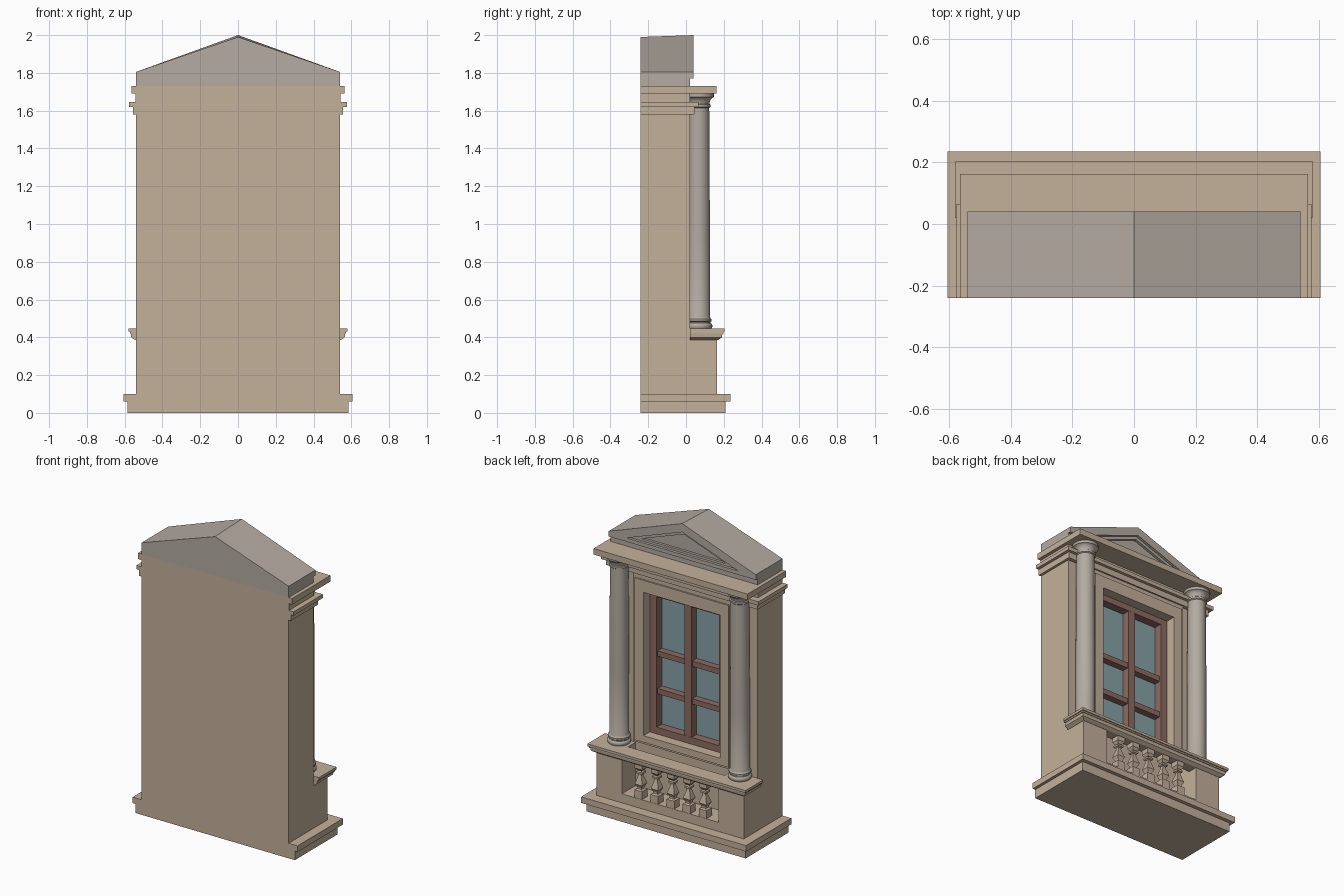
import bpy, bmesh, math

if "Cube" in bpy.data.objects:
    bpy.data.objects.remove(bpy.data.objects["Cube"])


def material(name, rgb):
    m = bpy.data.materials.new(name)
    m.diffuse_color = (*rgb, 1)
    m.use_nodes = True
    m.node_tree.nodes["Principled BSDF"].inputs["Base Color"].default_value = m.diffuse_color
    return m


STONE = material("tan_stone", (0.55, 0.44, 0.33))
PALE = material("grey_stone", (0.46, 0.41, 0.36))
WOOD = material("brown_wood", (0.27, 0.15, 0.12))
GLASS = material("blue_glass", (0.24, 0.36, 0.39))


def loft(name, rings, mat, closed=False):
    """Skin rings of points; cap both ends, or join last to first if closed."""
    bm = bmesh.new()
    vs = [[bm.verts.new(p) for p in r] for r in rings]
    n = len(vs[0])
    pairs = list(zip(vs, vs[1:]))
    if closed:
        pairs.append((vs[-1], vs[0]))
    else:
        bm.faces.new(vs[0])
        bm.faces.new(vs[-1])
    for a, b in pairs:
        for i in range(n):
            j = (i + 1) % n
            bm.faces.new((a[i], a[j], b[j], b[i]))
    bmesh.ops.recalc_face_normals(bm, faces=bm.faces[:])
    me = bpy.data.meshes.new(name)
    bm.to_mesh(me)
    bm.free()
    me.materials.append(mat)
    ob = bpy.data.objects.new(name, me)
    bpy.context.collection.objects.link(ob)
    return ob


def stack(name, levels, mat, back=-0.24):
    """Stacked rectangles: (z, half width, front y)."""
    return loft(name, [[(-x, back, z), (x, back, z), (x, y, z), (-x, y, z)]
                       for z, x, y in levels], mat)


def box(name, x0, x1, y0, y1, z0, z1, mat):
    return loft(name, [[(x0, y0, z), (x1, y0, z), (x1, y1, z), (x0, y1, z)]
                       for z in (z0, z1)], mat)


def rect(x, z0, z1, y):
    return [(-x, y, z0), (x, y, z0), (x, y, z1), (-x, y, z1)]


def lathe(name, profile, x, y, sides, mat, turn=0.0):
    rings = []
    for r, z in profile:
        rings.append([(x + r * math.cos(turn + math.tau * i / sides),
                       y + r * math.sin(turn + math.tau * i / sides), z)
                      for i in range(sides)])
    return loft(name, rings, mat)


# Stepped plinth
stack("plinth", [(0, .585, .21), (.06, .585, .21), (.06, .605, .235), (.10, .605, .235)], STONE)

# Wall with a recessed window opening
loft("wall", [rect(.54, .10, 1.58, -.24), rect(.54, .10, 1.58, .02),
              rect(.28, .52, 1.47, .02), rect(.28, .52, 1.47, -.10)], STONE)

# Raised, stepped window surround
loft("window_surround", [rect(.36, .46, 1.58, .015), rect(.36, .46, 1.58, .035),
                         rect(.345, .475, 1.55, .035), rect(.345, .475, 1.55, .045),
                         rect(.28, .52, 1.47, .045), rect(.28, .52, 1.47, .015)],
     STONE, closed=True)

# Wooden window: frame, mullion, crossbars and glass
loft("window_frame", [rect(.28, .52, 1.47, -.09), rect(.28, .52, 1.47, -.02),
                      rect(.23, .565, 1.43, -.02), rect(.23, .565, 1.43, -.09)],
     WOOD, closed=True)
box("mullion", -.025, .025, -.09, -.021, .56, 1.435, WOOD)
for i, z in enumerate((.80, 1.05)):
    box(f"crossbar_{i + 1}", -.235, .235, -.09, -.03, z - .018, z + .018, WOOD)
box("glass", -.235, .235, -.095, -.075, .56, 1.435, GLASS)

# Balcony base and end piers
box("balcony_base", -.54, .54, .02, .165, .10, .16, STONE)
for side, s in (("left", -1), ("right", 1)):
    x0, x1 = sorted((s * .355, s * .54))
    box(f"pier_{side}", x0, x1, .02, .165, .16, .39, STONE)


# Moulded U-shaped rail over piers and balusters
def rail_ring(z, o):
    x, y = .54 + o, .165 + o
    return [(-x, .02, z), (-.355, .02, z), (-.355, .10, z), (.355, .10, z),
            (.355, .02, z), (x, .02, z), (x, y, z), (-x, y, z)]


loft("balcony_rail", [rail_ring(z, o) for z, o in (
    (.385, .003), (.40, .025), (.42, .028), (.42, .033), (.43, .033), (.43, .04), (.447, .04))], STONE)

# Square balusters
BALUSTER = [(.028, .16), (.028, .212), (.016, .218), (.016, .228), (.027, .25),
            (.022, .268), (.011, .305), (.011, .315), (.021, .32), (.021, .332),
            (.014, .338), (.027, .355), (.027, .388)]
for i in range(5):
    lathe(f"baluster_{i + 1}", [(r * math.sqrt(2), z) for r, z in BALUSTER],
          (i - 2) * .118, .135, 4, STONE, math.pi / 4)

# Round columns with moulded base and capital
COLUMN = [(.068, .447), (.072, .455), (.072, .465), (.067, .474), (.063, .476),
          (.063, .482), (.068, .486), (.068, .496), (.063, .502), (.06, .508),
          (.06, .9), (.056, 1.615), (.063, 1.62), (.063, 1.632), (.057, 1.636),
          (.059, 1.648), (.066, 1.662), (.075, 1.67), (.08, 1.672), (.08, 1.692)]
for side, s in (("left", -1), ("right", 1)):
    col = lathe(f"column_{side}", COLUMN, s * .443, .067, 32, PALE)
    bpy.ops.object.select_all(action='DESELECT')
    col.select_set(True)
    bpy.context.view_layer.objects.active = col
    bpy.ops.object.shade_smooth_by_angle(angle=math.radians(35))

# Entablature mouldings and cornice slab
stack("entablature", [(1.58, .557, .045), (1.62, .557, .045), (1.62, .577, .065),
                      (1.645, .577, .065), (1.645, .542, .02), (1.69, .542, .02),
                      (1.69, .565, .162), (1.73, .565, .162)], STONE)

# Pediment: low base, then gabled block with a stepped triangular recess
stack("pediment_base", [(1.73, .54, .02), (1.77, .54, .02)], PALE)


def gable(y, peak):
    return [(-.54, y, 1.77), (.54, y, 1.77), (.54, y, 1.805), (0, y, peak), (-.54, y, 1.805)]


def triangle(y, half, z0, peak):
    mid = (z0 + peak) / 2
    return [(-half, y, z0), (half, y, z0), (half / 2, y, mid), (0, y, peak), (-half / 2, y, mid)]


loft("pediment", [gable(-.24, 1.99), gable(.04, 2.0),
                  triangle(.04, .41, 1.795, 1.943), triangle(.022, .41, 1.795, 1.943),
                  triangle(.022, .31, 1.81, 1.922), triangle(.005, .31, 1.81, 1.922)], PALE)
